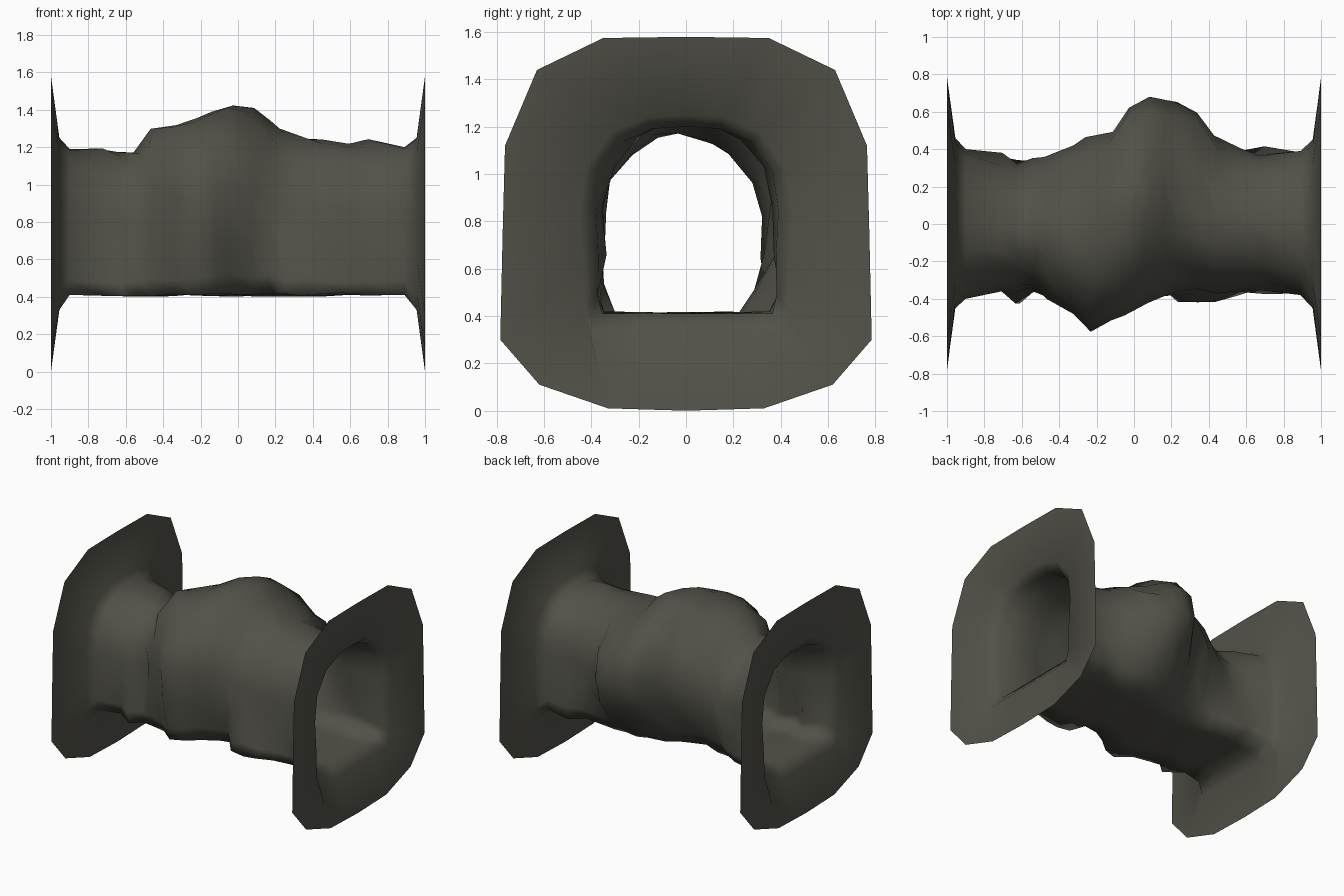
import bpy, bmesh, random
random.seed(4)

rock = bpy.data.materials.new("dark olive rock")
rock.diffuse_color = (0.085, 0.083, 0.066, 1)

# Cross-sections: x, crest z, crest y, front base y, front wall y, back wall y, back base y
SECTIONS = [
    (-0.955, 1.25, 0.00, -0.42, -0.45, 0.46, 0.42),
    (-0.90, 1.19, 0.00, -0.39, -0.40, 0.40, 0.38),
    (-0.72, 1.195, -0.02, -0.35, -0.36, 0.37, 0.36),
    (-0.63, 1.165, -0.04, -0.44, -0.35, 0.33, 0.33),
    (-0.54, 1.17, -0.05, -0.38, -0.35, 0.36, 0.30),
    (-0.46, 1.29, -0.08, -0.38, -0.41, 0.345, 0.26),
    (-0.34, 1.33, -0.10, -0.42, -0.48, 0.43, 0.25),
    (-0.24, 1.35, -0.04, -0.50, -0.57, 0.45, 0.26),
    (-0.13, 1.40, 0.06, -0.47, -0.52, 0.48, 0.29),
    (-0.04, 1.42, 0.10, -0.40, -0.50, 0.63, 0.33),
    (0.07, 1.40, 0.12, -0.32, -0.43, 0.68, 0.36),
    (0.17, 1.33, 0.10, -0.32, -0.38, 0.66, 0.37),
    (0.24, 1.29, 0.08, -0.435, -0.35, 0.65, 0.37),
    (0.35, 1.25, 0.05, -0.435, -0.36, 0.60, 0.36),
    (0.44, 1.24, 0.02, -0.43, -0.36, 0.46, 0.36),
    (0.58, 1.23, 0.00, -0.38, -0.35, 0.41, 0.38),
    (0.68, 1.23, 0.00, -0.37, -0.35, 0.38, 0.43),
    (0.89, 1.20, 0.00, -0.37, -0.38, 0.39, 0.38),
    (0.955, 1.25, 0.00, -0.42, -0.45, 0.45, 0.42),
]

# Half outline of the flange, floor to crest
FLANGE = [(0.17, 0.005), (0.33, 0.01), (0.62, 0.11), (0.785, 0.30), (0.775, 0.75),
          (0.765, 1.12), (0.63, 1.44), (0.35, 1.575)]


def half(base, wall, crest_y, top, floor, arch):
    """One side of the tunnel section, floor to crest; arch 1 = rounder vault."""
    h = top - floor
    mix = lambda t: wall * t + base * (1 - t)
    crown = lambda t: wall * t + crest_y * (1 - t)
    return [(base * 0.5, floor), (base * 0.96, floor),
            (mix(0.25), floor + 0.10 * h),
            (mix(0.75) * 0.98, floor + 0.30 * h), (wall, floor + 0.55 * h),
            (crown(0.94 - 0.07 * arch), floor + (0.76 - 0.01 * arch) * h),
            (crown(0.70 - 0.12 * arch), floor + (0.92 - 0.02 * arch) * h),
            (crown(0.36 - 0.06 * arch), floor + (0.99 - 0.01 * arch) * h)]


def ring(x, front, back, low, high):
    """Closed loop: floor middle, back side up, crest, front side down."""
    return [(x, *p) for p in [low] + back + [high] + front[::-1]]


def flange_ring(x):
    return ring(x, [(-y, z) for y, z in FLANGE], FLANGE, (0, 0.0), (0, 1.58))


rings = [flange_ring(-1)]
for x, top, cy, fb, fw, bw, bb in SECTIONS:
    floor = 0.33 if abs(x) > 0.95 else 0.41
    arch = 1 if abs(x) < 0.85 else 0
    loop = ring(x, half(fb, fw, cy, top, floor, arch), half(bb, bw, cy, top, floor, arch),
                (0, floor), (cy, top))
    if abs(x) < 0.85:                               # rough rock surface
        j = lambda s: random.uniform(-s, s)
        loop = [(a + j(0.02), b + j(0.016), c + j(0.015 if c > 0.45 else 0.01))
                for a, b, c in loop]
    rings.append(loop)
rings.append(flange_ring(1))

# Open tunnel skin with flared ends
bm = bmesh.new()
loops = [[bm.verts.new(p) for p in r] for r in rings]
for a, b in zip(loops, loops[1:]):
    n = len(a)
    for i in range(n):
        k = (i + 1) % n
        bm.faces.new((a[i], a[k], b[k], b[i])).smooth = True
bmesh.ops.recalc_face_normals(bm, faces=bm.faces)
mesh = bpy.data.meshes.new("cave_tunnel")
bm.to_mesh(mesh)
bm.free()
mesh.materials.append(rock)
tunnel = bpy.data.objects.new("cave_tunnel", mesh)
bpy.context.collection.objects.link(tunnel)
